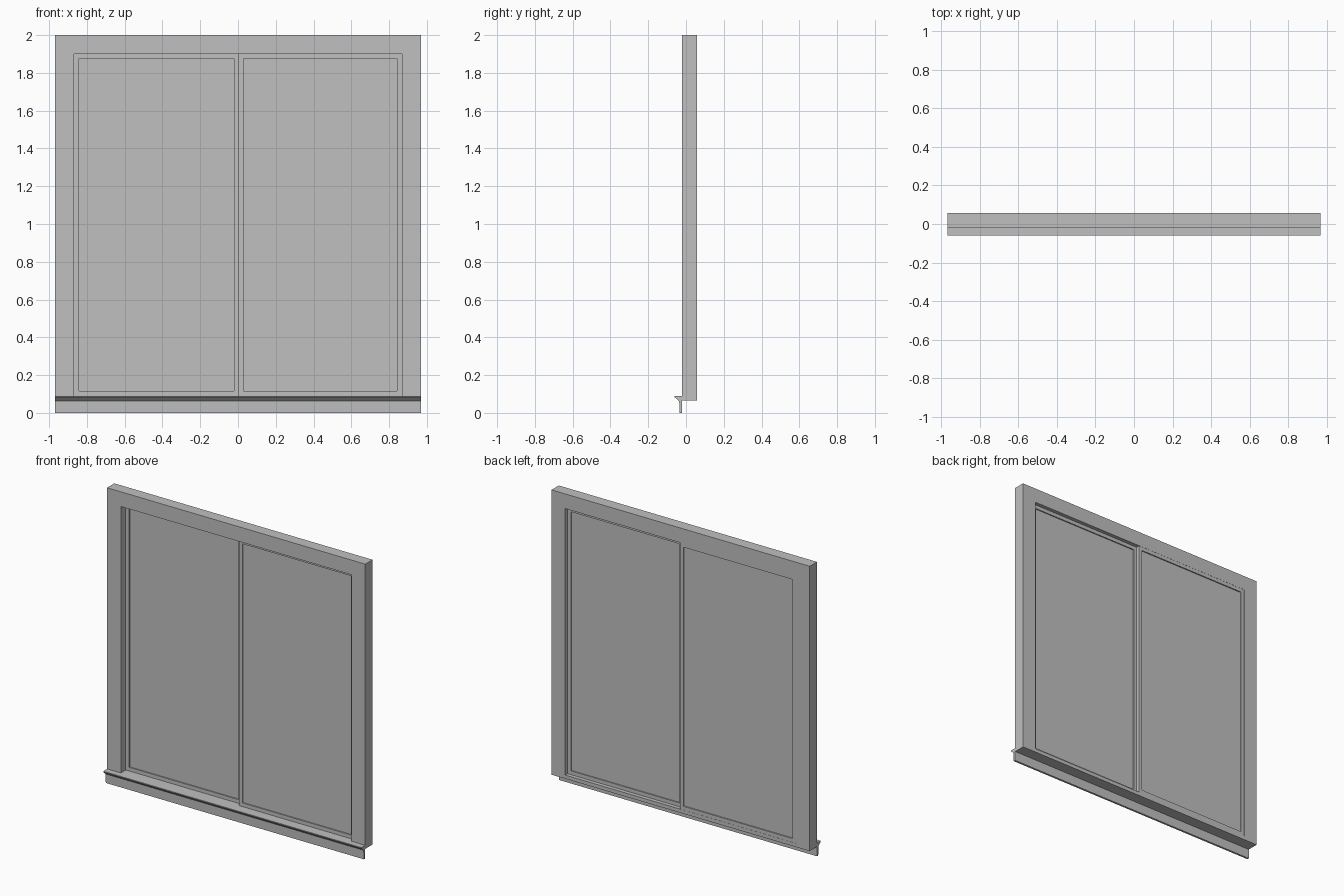
import bpy, bmesh

if "Cube" in bpy.data.objects:
    bpy.data.objects.remove(bpy.data.objects["Cube"])

grey = bpy.data.materials.new("plain_grey")
grey.diffuse_color = (0.53, 0.53, 0.53, 1)
grey.use_nodes = True
grey.node_tree.nodes["Principled BSDF"].inputs["Base Color"].default_value = grey.diffuse_color


def finish(bm, name):
    bmesh.ops.recalc_face_normals(bm, faces=bm.faces)
    mesh = bpy.data.meshes.new(name)
    bm.to_mesh(mesh)
    bm.free()
    mesh.materials.append(grey)
    ob = bpy.data.objects.new(name, mesh)
    bpy.context.collection.objects.link(ob)
    return ob


def extrude(name, points, vec):
    """Solid made by pushing a closed 3D outline along a vector."""
    bm = bmesh.new()
    face = bm.faces.new([bm.verts.new(p) for p in points])
    new = bmesh.ops.extrude_face_region(bm, geom=[face])["geom"]
    bmesh.ops.translate(bm, vec=vec, verts=[v for v in new if isinstance(v, bmesh.types.BMVert)])
    return finish(bm, name)


def box(name, x0, x1, y0, y1, z0, z1):
    return extrude(name, [(x0, y0, z0), (x1, y0, z0), (x1, y0, z1), (x0, y0, z1)],
                   (0, y1 - y0, 0))


def ring(name, x0, x1, z0, z1, w, y0, y1):
    """Rectangular frame of bar width w, without internal joints."""
    bm = bmesh.new()
    loops = []
    for y in (y0, y1):
        for d in (0, w):
            loops.append([bm.verts.new((x, y, z)) for x, z in (
                (x0 + d, z0 + d), (x1 - d, z0 + d), (x1 - d, z1 - d), (x0 + d, z1 - d))])
    fo, fi, bo, bi = loops
    for a, b in ((fo, fi), (fi, bi), (bi, bo), (bo, fo)):
        for i in range(4):
            j = (i + 1) % 4
            bm.faces.new((a[i], a[j], b[j], b[i]))
    return finish(bm, name)


W, FRONT, BACK = 0.97, -0.02, 0.058      # half width and wall faces
OPEN, SILL, HEAD = 0.867, 0.09, 1.9      # opening limits

# Surround: an upside-down U standing on the sill
extrude("surround", [(x, FRONT, z) for x, z in (
    (-W, SILL), (-W, 2.0), (W, 2.0), (W, SILL),
    (OPEN, SILL), (OPEN, HEAD), (-OPEN, HEAD), (-OPEN, SILL))], (0, BACK - FRONT, 0))

# Sill with sloped nosing and hanging apron, one profile across the width
extrude("sill", [(-W, y, z) for y, z in (
    (BACK, SILL), (-0.061, SILL), (-0.061, 0.084), (-0.036, 0.062), (-0.034, 0.0),
    (-0.02, 0.0), (-0.02, 0.065), (BACK, 0.065))], (2 * W, 0, 0))

# Two sliding sashes on separate tracks, each with a pane
for side, x0, x1, y0, y1 in (("left", -OPEN, 0.005, 0.033, 0.057),
                             ("right", 0.003, OPEN, 0.008, 0.032)):
    w = 0.025
    ring(side + "_sash", x0, x1, SILL, HEAD, w, y0, y1)
    mid = (y0 + y1) / 2
    box(side + "_pane", x0 + w, x1 - w, mid - 0.004, mid + 0.004, SILL + w, HEAD - w)
